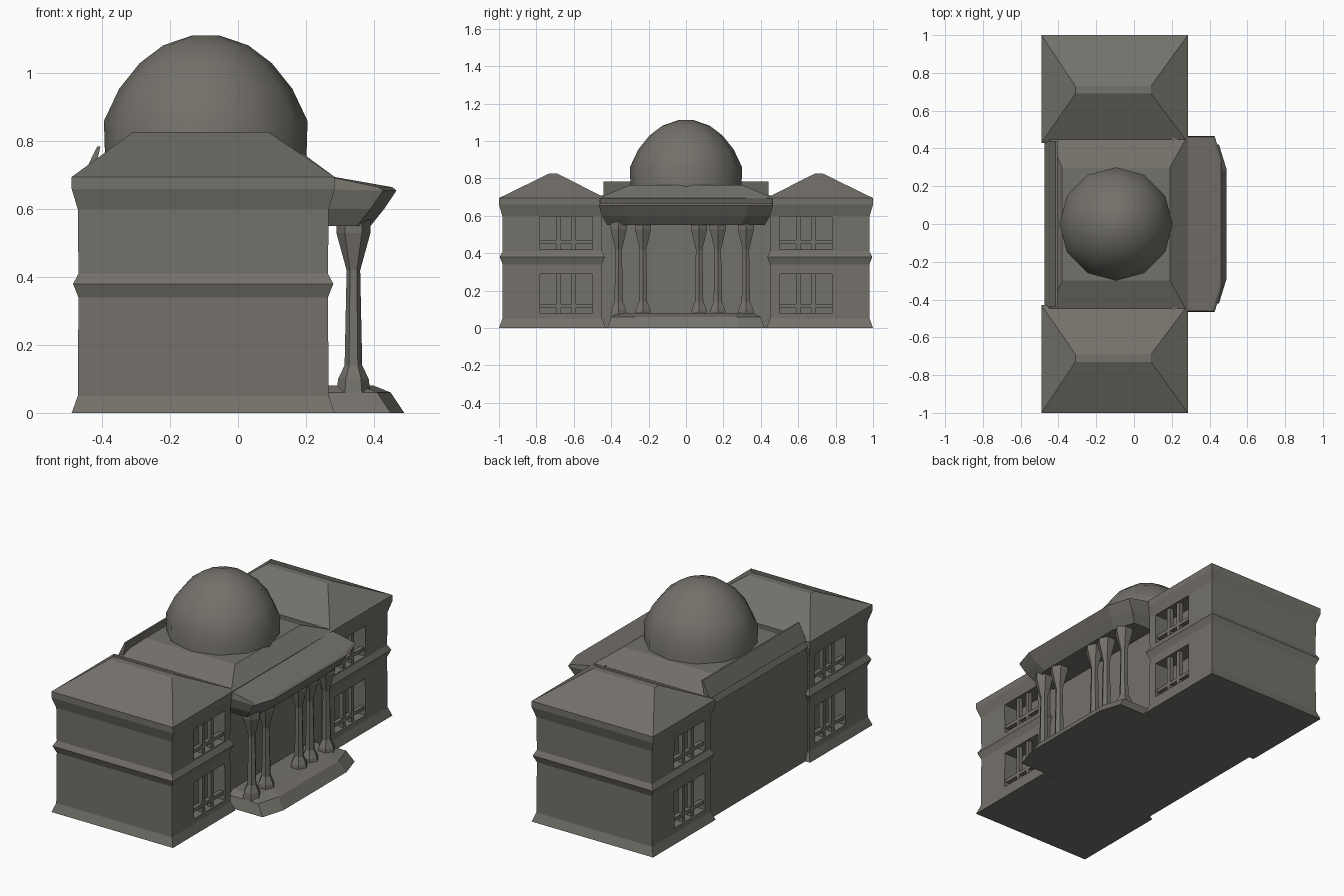
import bpy, bmesh, math

if "Cube" in bpy.data.objects:
    bpy.data.objects.remove(bpy.data.objects["Cube"])

STONE = bpy.data.materials.new("grey stone")
STONE.diffuse_color = (0.175, 0.165, 0.145, 1)
STONE.use_nodes = True
STONE.node_tree.nodes["Principled BSDF"].inputs["Base Color"].default_value = STONE.diffuse_color


def make(name, bm, smooth=None):
    bmesh.ops.recalc_face_normals(bm, faces=bm.faces)
    me = bpy.data.meshes.new(name)
    bm.to_mesh(me)
    bm.free()
    me.materials.append(STONE)
    ob = bpy.data.objects.new(name, me)
    bpy.context.collection.objects.link(ob)
    if smooth:
        bpy.ops.object.select_all(action='DESELECT')
        bpy.context.view_layer.objects.active = ob
        ob.select_set(True)
        bpy.ops.object.shade_smooth_by_angle(angle=math.radians(smooth))
    return ob


def loft(name, rings, smooth=None):
    """Skin a stack of closed rings and cap both ends."""
    bm = bmesh.new()
    vs = [[bm.verts.new(p) for p in r] for r in rings]
    n = len(rings[0])
    for a, b in zip(vs, vs[1:]):
        for i in range(n):
            j = (i + 1) % n
            bm.faces.new((a[i], a[j], b[j], b[i]))
    bm.faces.new(vs[0])
    bm.faces.new(vs[-1])
    return make(name, bm, smooth)


def rect(x0, x1, y0, y1, z):
    return [(x0, y0, z), (x1, y0, z), (x1, y1, z), (x0, y1, z)]


def box(name, x0, x1, y0, y1, z0, z1):
    return loft(name, [rect(x0, x1, y0, y1, z0), rect(x0, x1, y0, y1, z1)])


def lathe(name, cx, cy, profile, sides, smooth=None):
    step = 2 * math.pi / sides
    return loft(name, [[(cx + r * math.cos(i * step), cy + r * math.sin(i * step), z)
                        for i in range(sides)] for r, z in profile], smooth)


def cut(target, cutter):
    mod = target.modifiers.new("cut", 'BOOLEAN')
    mod.operation = 'DIFFERENCE'
    mod.solver = 'EXACT'
    mod.object = cutter
    bpy.context.view_layer.objects.active = target
    bpy.ops.object.modifier_apply(modifier=mod.name)
    bpy.data.objects.remove(cutter)


# Two end wings: moulded walls and hipped roof
WALL = [(0, 0), (0.018, 0.05), (0.02, 0.34), (0.004, 0.38), (0.02, 0.41),
        (0.018, 0.6), (0, 0.66), (0, 0.695)]
WINDOWS = [(0.08, 0.29), (0.42, 0.595)]
for s, side in ((-1, "front"), (1, "rear")):
    rings = [rect(-0.49 + i, 0.285 - i, s * (0.43 + i), s * (1 - i), z) for i, z in WALL]
    rings.append(rect(-0.31, 0.09, s * 0.69, s * 0.73, 0.827))
    wing = loft(side + "_wing", rings)
    for face, x0, x1 in (("portico_side", 0.17, 0.35), ("back_side", -0.55, -0.38)):
        xm = 0.245 if x0 > 0 else -0.45
        for k, (z0, z1) in enumerate(WINDOWS):
            cut(wing, box("cutter", x0, x1, s * 0.5, s * 0.78, z0, z1))
            # Window bars
            tag = f"{side}_{face}_window_{k}"
            for y in (0.6, 0.68):
                box(tag + "_mullion", xm - 0.012, xm + 0.012, s * (y - 0.012),
                    s * (y + 0.012), z0, z1)
            zc = z0 + 0.04
            box(tag + "_rail", xm - 0.012, xm + 0.012, s * 0.5, s * 0.78, zc - 0.01, zc + 0.01)

# Centre block and its low sloped roof
box("centre_block", -0.46, 0.22, -0.45, 0.45, 0, 0.69)
loft("centre_roof", [rect(-0.46, 0.285, -0.47, 0.47, 0.66),
                     rect(-0.46, 0.285, -0.47, 0.47, 0.695),
                     rect(-0.38, 0.19, -0.3, 0.3, 0.765)])

# Leaning parapet along the back
loft("back_parapet", [rect(-0.475, -0.435, -0.44, 0.44, 0.66),
                      rect(-0.415, -0.405, -0.44, 0.44, 0.785)])

# Dome on a drum
lathe("dome", -0.095, 0, [(0.295, 0.7), (0.3, 0.86), (0.255, 0.955), (0.195, 1.03),
                          (0.125, 1.083), (0.04, 1.112)], 12, 35)


# Portico roof: chamfered plan, fascia leaning outward
def plan(x0, z0, x1, z1, w):
    xc = x1 - 0.04
    return [(x0, -w, z0), (xc, -w, z1), (x1, -w + 0.13, z1),
            (x1, w - 0.13, z1), (xc, w, z1), (x0, w, z0)]


loft("portico_roof", [plan(0.2, 0.55, 0.39, 0.55, 0.42),
                      plan(0.2, 0.6, 0.43, 0.6, 0.45),
                      plan(0.2, 0.66, 0.467, 0.655, 0.465),
                      plan(0.2, 0.71, 0.455, 0.665, 0.46)])

# Portico floor with a sloping step
loft("portico_floor", [plan(0.2, 0, 0.49, 0, 0.42),
                       plan(0.2, 0.06, 0.45, 0.06, 0.4),
                       plan(0.2, 0.08, 0.4, 0.08, 0.36)])

# Columns with flared bases and capitals
for y in (-0.36, -0.23, 0.07, 0.17, 0.32):
    lathe("column", 0.34, y, [(0.05, 0.06), (0.045, 0.1), (0.026, 0.14), (0.02, 0.42),
                              (0.05, 0.53), (0.05, 0.57)], 6)
